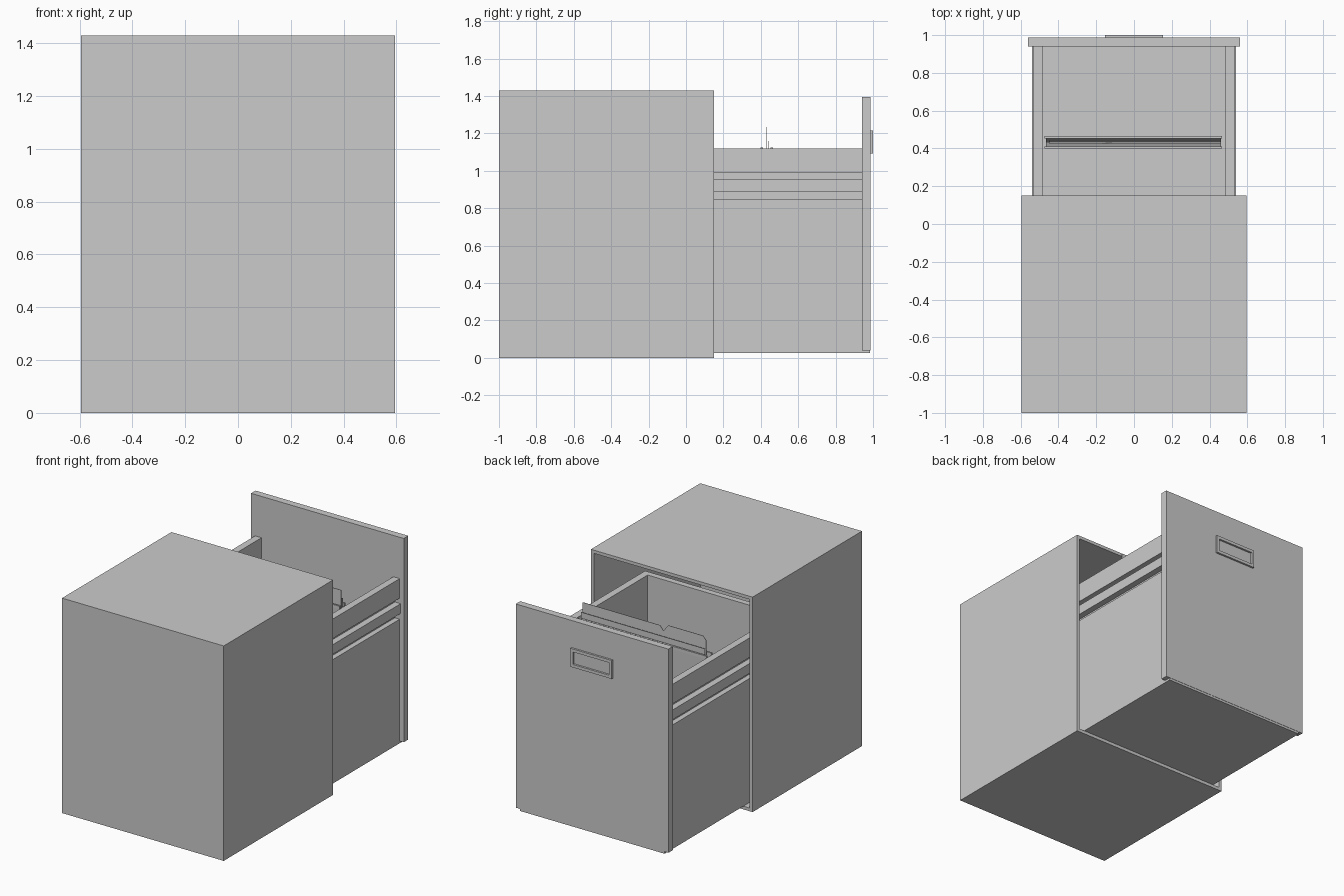
import bpy, bmesh
from mathutils import Vector

if "Cube" in bpy.data.objects:
    bpy.data.objects.remove(bpy.data.objects["Cube"])


def box(bm, x0, x1, y0, y1, z0, z1):
    """Add an axis-aligned box to a bmesh."""
    vs = bmesh.ops.create_cube(bm, size=1)["verts"]
    for v in vs:
        v.co = Vector(((x0 + x1) / 2 + v.co.x * (x1 - x0),
                       (y0 + y1) / 2 + v.co.y * (y1 - y0),
                       (z0 + z1) / 2 + v.co.z * (z1 - z0)))


def prism(bm, outline, offset):
    """Extrude a closed 3D outline along an offset vector."""
    face = bm.faces.new([bm.verts.new(p) for p in outline])
    ext = bmesh.ops.extrude_face_region(bm, geom=[face], use_keep_orig=True)["geom"]
    for v in ext:
        if isinstance(v, bmesh.types.BMVert):
            v.co += Vector(offset)


def finish(name, bm):
    bmesh.ops.recalc_face_normals(bm, faces=bm.faces[:])
    me = bpy.data.meshes.new(name)
    bm.to_mesh(me)
    bm.free()
    ob = bpy.data.objects.new(name, me)
    bpy.context.collection.objects.link(ob)
    return ob


def boxes(name, *dims):
    bm = bmesh.new()
    for d in dims:
        box(bm, *d)
    return finish(name, bm)


def plate(name, outline_xz, y_top, y_bottom, z_top, z_bottom, t=0.003):
    """Thin paper sheet leaning from y_bottom at z_bottom to y_top at z_top."""
    bm = bmesh.new()
    k = (y_top - y_bottom) / (z_top - z_bottom)
    prism(bm, [(x, y_bottom + k * (z - z_bottom), z) for x, z in outline_xz], (0, t, 0))
    return finish(name, bm)


# cabinet shell: a solid box with its open face inset and pushed inwards
W, T = 0.595, 0.03
bm = bmesh.new()
box(bm, -W, W, -1.0, 0.15, 0.0, 1.43)
mouth = max(bm.faces, key=lambda f: f.calc_center_median().y)
bmesh.ops.inset_region(bm, faces=[mouth], thickness=T)
for v in bmesh.ops.extrude_face_region(bm, geom=[mouth])["geom"]:
    if isinstance(v, bmesh.types.BMVert):
        v.co.y = -1.0 + T
bmesh.ops.delete(bm, geom=[mouth], context="FACES_ONLY")
finish("cabinet_shell", bm)

# drawer side walls: stepped profile with two slide grooves, mirrored
IN, GR, OUT, RAIL = 0.485, 0.497, 0.532, 0.539
BACK, FRONT = -0.33, 0.94
profile = [(IN, 0.025), (OUT, 0.025), (OUT, 0.85), (GR, 0.85), (GR, 0.89),
           (RAIL, 0.89), (RAIL, 0.955), (GR, 0.955), (GR, 0.99), (OUT, 0.99),
           (OUT, 1.12), (IN, 1.12)]
bm = bmesh.new()
prism(bm, [(x, BACK, z) for x, z in profile], (0, FRONT - BACK, 0))
side = finish("drawer_sides", bm)
side.modifiers.new("Mirror", "MIRROR").use_axis = (True, False, False)

# drawer back and floor, the floor running under the front panel
boxes("drawer_back", (-IN, IN, BACK, BACK + 0.04, 0.04, 1.12))
boxes("drawer_floor", (-OUT, OUT, BACK, 0.985, 0.025, 0.042))

# drawer front panel
boxes("drawer_front", (-0.562, 0.562, FRONT, 0.987, 0.04, 1.395))

# label holder frame
b, x, z0, z1 = 0.02, 0.153, 1.092, 1.215
boxes("label_frame",
      (-x, x, 0.985, 1.0, z0, z0 + b), (-x, x, 0.985, 1.0, z1 - b, z1),
      (-x, -x + b, 0.985, 1.0, z0 + b, z1 - b), (x - b, x, 0.985, 1.0, z0 + b, z1 - b))

# hanging folder: two hanger bars with sheets meeting at the bottom
ZB = 0.40
for name, y in (("rear", 0.405), ("front", 0.459)):
    boxes("hanger_bar_" + name, (-0.475, 0.467, y - 0.006, y + 0.006, 1.105, 1.125))
    plate("hanging_sheet_" + name,
          [(-0.465, ZB), (0.46, ZB), (0.46, 1.11), (-0.465, 1.11)],
          y, 0.431, 1.11, ZB)

# paper folder inside, with a cut tab on one leaf
tabbed = [(-0.45, ZB + 0.02), (0.46, ZB + 0.02), (0.46, 1.22), (-0.11, 1.22),
          (-0.135, 1.19), (-0.17, 1.235), (-0.425, 1.235), (-0.45, 1.21)]
plain = [(-0.45, ZB + 0.02), (0.46, ZB + 0.02), (0.46, 1.16), (-0.45, 1.16)]
plate("folder_leaf_tabbed", tabbed, 0.427, 0.430, 1.22, ZB)
plate("folder_leaf_plain", plain, 0.442, 0.434, 1.16, ZB)
